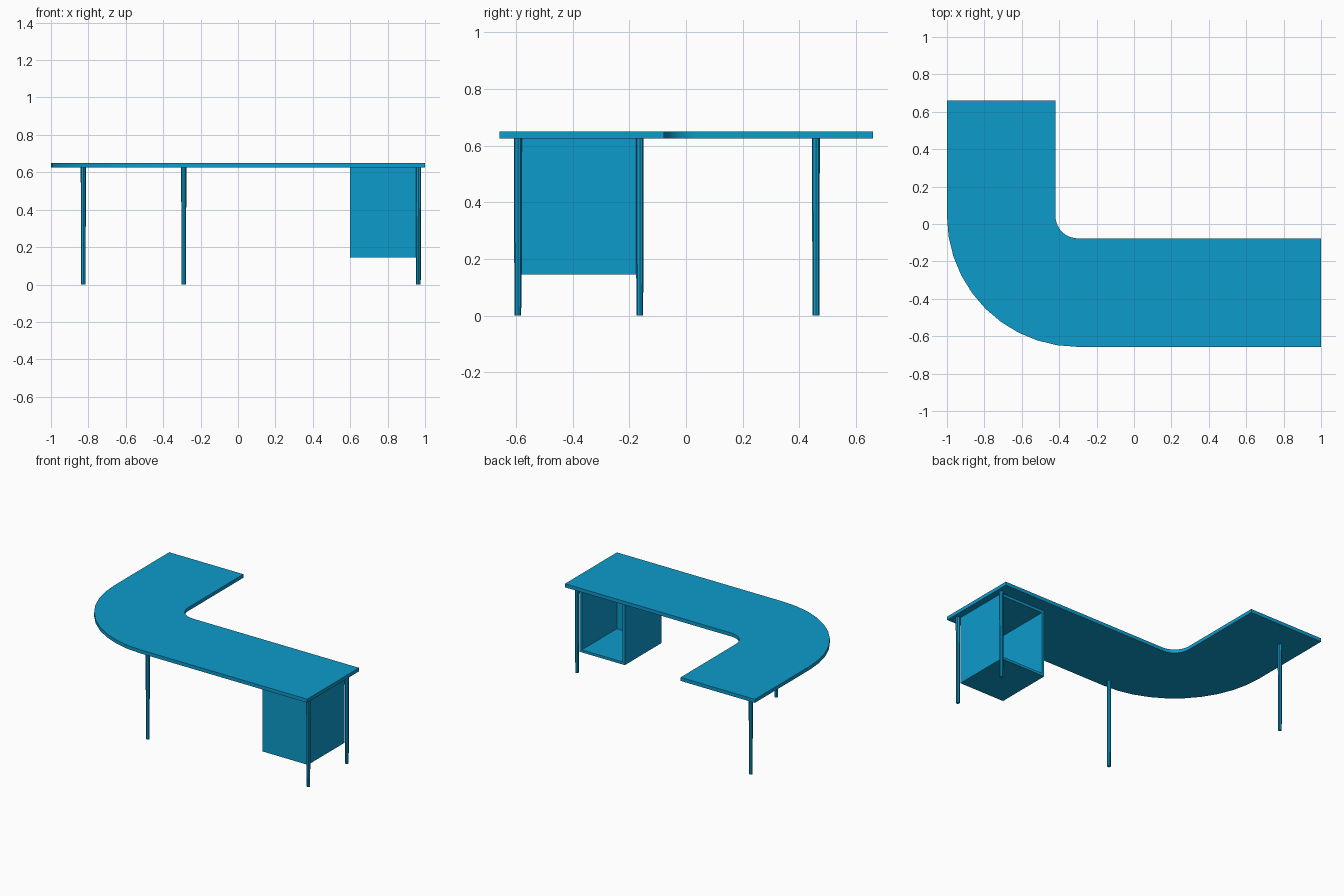
import bpy, bmesh
from math import sin, cos, pi, radians

cube = bpy.data.objects.get("Cube")
if cube:
    bpy.data.objects.remove(cube, do_unlink=True)

BLUE = (0.004, 0.33, 0.6, 1.0)
blue = bpy.data.materials.new("desk blue")
blue.diffuse_color = BLUE
blue.use_nodes = True
blue.node_tree.nodes["Principled BSDF"].inputs["Base Color"].default_value = BLUE

TOP, UNDER = 0.65, 0.625


def make_object(name, bm, smooth=True):
    bmesh.ops.recalc_face_normals(bm, faces=bm.faces)
    mesh = bpy.data.meshes.new(name)
    bm.to_mesh(mesh)
    bm.free()
    mesh.materials.append(blue)
    obj = bpy.data.objects.new(name, mesh)
    bpy.context.collection.objects.link(obj)
    if smooth:
        bpy.ops.object.select_all(action="DESELECT")
        obj.select_set(True)
        bpy.context.view_layer.objects.active = obj
        bpy.ops.object.shade_smooth_by_angle(angle=radians(30))
    return obj


def arc(center, radius, steps=10):
    """Quarter circle from the -x side round to the -y side."""
    angles = [pi + pi / 2 * i / steps for i in range(steps + 1)]
    return [(center[0] + radius * cos(a), center[1] + radius * sin(a)) for a in angles]


# Curved L-shaped worktop: outer and inner bends share one centre
center = (-0.30, 0.043)
inner, outer = 0.12, 0.70
end_y = 0.66
outline = [(center[0] - outer, end_y)] + arc(center, outer)
outline += [(1.0, center[1] - outer), (1.0, center[1] - inner)]
outline += arc(center, inner)[::-1] + [(center[0] - inner, end_y)]
bm = bmesh.new()
face = bm.faces.new([bm.verts.new((x, y, UNDER)) for x, y in outline])
walls = bmesh.ops.extrude_face_region(bm, geom=[face])["geom"]
bmesh.ops.translate(bm, vec=(0, 0, TOP - UNDER),
                    verts=[v for v in walls if isinstance(v, bmesh.types.BMVert)])
make_object("worktop", bm)

# Slim tapered legs
legs = {
    "left_front_leg": (0.965, -0.593),
    "left_back_leg": (0.965, -0.163),
    "middle_front_leg": (-0.29, -0.593),
    "right_back_leg": (-0.827, 0.458),
}
for name, (x, y) in legs.items():
    bm = bmesh.new()
    bmesh.ops.create_cone(bm, cap_ends=True, segments=8,
                          radius1=0.012, radius2=0.014, depth=UNDER)
    bmesh.ops.translate(bm, vec=(x, y, UNDER / 2), verts=bm.verts)
    make_object(name, bm)

# Hanging cabinet, open at the back
low, high = (0.60, -0.582, 0.145), (0.954, -0.174, UNDER)
bm = bmesh.new()
bmesh.ops.create_cube(bm, size=1)
for v in bm.verts:
    v.co = [(a + b) / 2 + c * (b - a) for a, b, c in zip(low, high, v.co)]
back = [f for f in bm.faces if f.normal.y > 0.9]
bmesh.ops.delete(bm, geom=back, context="FACES_ONLY")
cabinet = make_object("cabinet", bm, smooth=False)
panels = cabinet.modifiers.new("panel thickness", "SOLIDIFY")
panels.thickness = 0.018
panels.offset = -1
panels.use_even_offset = True
